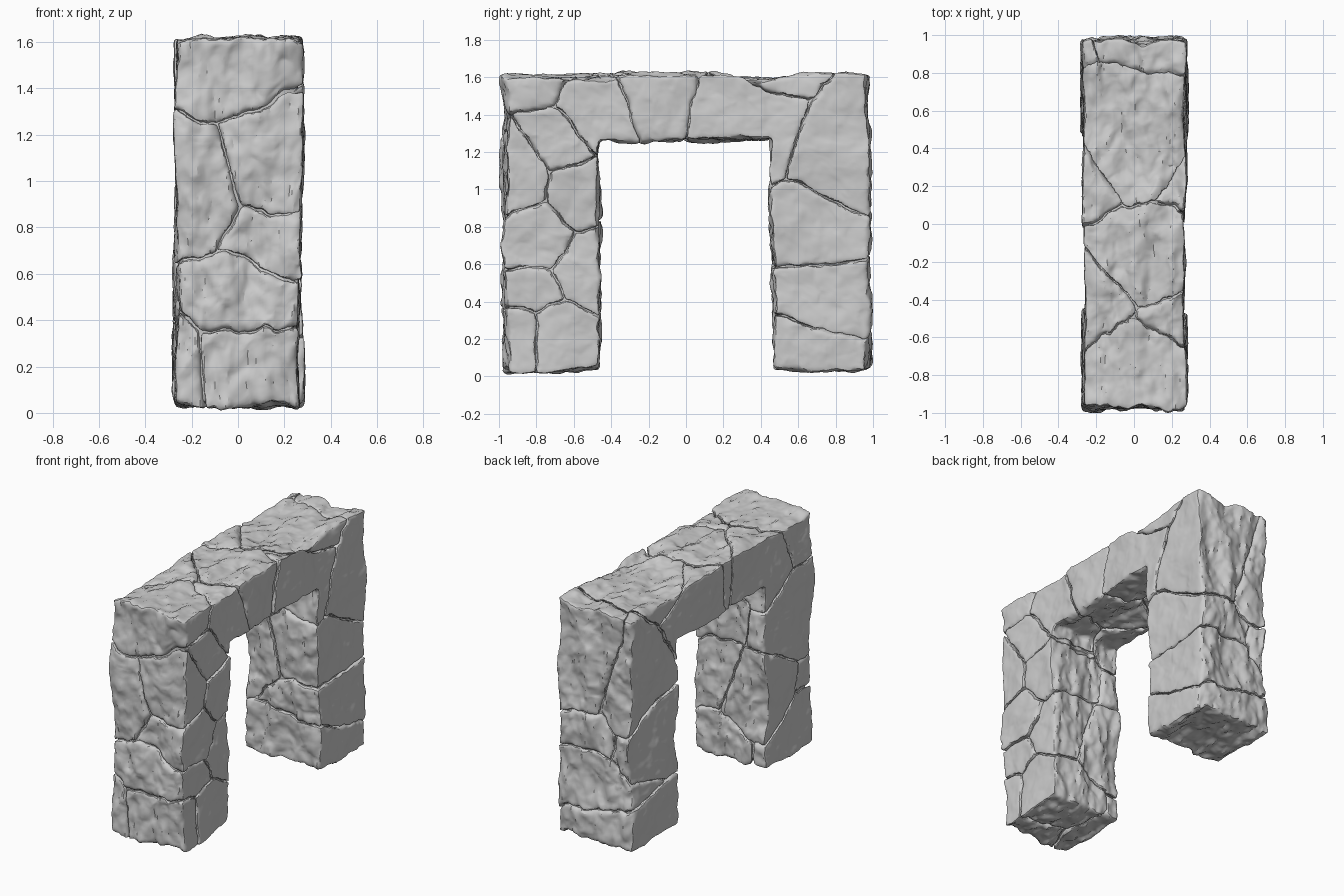
import bpy, bmesh, random
from math import radians
from mathutils import Vector, noise

if "Cube" in bpy.data.objects:
    bpy.data.objects.remove(bpy.data.objects["Cube"])

random.seed(4)
GAP = 0.004
Y_OUT, Y_IN, BOTTOM, SOFFIT, TOP, HALF_W = .97, .475, .037, 1.275, 1.6, .268


def make_object(name, bm):
    bmesh.ops.recalc_face_normals(bm, faces=bm.faces)
    mesh = bpy.data.meshes.new(name)
    bm.to_mesh(mesh)
    bm.free()
    ob = bpy.data.objects.new(name, mesh)
    bpy.context.collection.objects.link(ob)
    return ob


def arch(name, i):
    """Plain gateway block, shrunk by i on every side."""
    y0, y1, bot, soffit, top, w = Y_OUT - i, Y_IN + i, BOTTOM + i, SOFFIT + i, TOP - i, HALF_W - i
    outline = [(-y0, bot), (-y1, bot), (-y1, soffit), (y1, soffit),
               (y1, bot), (y0, bot), (y0, top), (-y0, top)]
    bm = bmesh.new()
    face = bm.faces.new([bm.verts.new((-w, y, z)) for y, z in outline])
    ext = bmesh.ops.extrude_face_region(bm, geom=[face])
    verts = [g for g in ext['geom'] if isinstance(g, bmesh.types.BMVert)]
    bmesh.ops.translate(bm, verts=verts, vec=(2 * w, 0, 0))
    bmesh.ops.holes_fill(bm, edges=[e for e in bm.edges if e.is_boundary], sides=0)
    return make_object(name, bm)


def depth(p):
    """How far a point lies below the plain gateway surface."""
    y = abs(p.y)
    to_opening = max(y - Y_IN, p.z - SOFFIT)
    return min(HALF_W - abs(p.x), Y_OUT - y, p.z - BOTTOM, TOP - p.z, to_opening)


def warp(p):
    """Rock relief: streaks run along the legs and the lintel."""
    big = noise.noise_vector(p * 2.3) * 0.02
    mid = noise.noise_vector(Vector((p.x * 8, p.y * 3, p.z * 3)))
    fine = noise.noise_vector(Vector((p.x * 22, p.y * 13, p.z * 13)) + Vector((7, 3, 5)))
    chip = noise.noise_vector(Vector((p.x * 45, p.y * 24, p.z * 24)) + Vector((2, 9, 4)))
    d = big + Vector((mid.x * .016, mid.y * .034, mid.z * .034))
    d += Vector((fine.x * .007, fine.y * .015, fine.z * .015))
    d += Vector((abs(chip.x) * .004, abs(chip.y) * .008, abs(chip.z) * .008))
    q = p + d
    q.z = max(q.z, 0.0)
    q.y = max(-1.0, min(1.0, q.y))
    return q


def roughen(ob, voxel, swell=1.0, hollow=False):
    """Remesh, round the edges, drop buried faces, then weather the surface."""
    rem = ob.modifiers.new("remesh", 'REMESH')
    rem.mode = 'VOXEL'
    rem.voxel_size = voxel
    smo = ob.modifiers.new("round", 'SMOOTH')
    smo.factor = 0.5
    smo.iterations = 5
    bpy.context.view_layer.update()
    deps = bpy.context.evaluated_depsgraph_get()
    mesh = bpy.data.meshes.new_from_object(ob.evaluated_get(deps))
    ob.modifiers.clear()
    ob.data = mesh
    bm = bmesh.new()
    bm.from_mesh(mesh)
    if hollow:
        buried = [v for v in bm.verts if depth(v.co) > 0.042]
        bmesh.ops.delete(bm, geom=buried, context='VERTS')
    for v in bm.verts:
        q = warp(v.co)
        q.x *= swell
        v.co = q
    bm.to_mesh(mesh)
    bm.free()
    mesh.shade_smooth()
    mesh.set_sharp_from_angle(angle=radians(30))


# Stone centres (x, y, z)
seeds = [Vector(s) for s in [
    # front leg
    (.05, -.91, .17), (.10, -.65, .16), (-.29, -.80, .14),
    (.03, -.82, .49), (.17, -.49, .62), (-.15, -.55, .50),
    (.15, -.80, .77), (.17, -.88, 1.04), (.17, -.57, 1.00),
    (-.17, -.80, .95),
    # front corner and lintel
    (.15, -.66, 1.22), (0, -.75, 1.52), (.15, -.50, 1.36),
    (-.20, -.45, 1.43), (.05, -.20, 1.46), (.17, .32, 1.34),
    (0, .42, 1.57), (-.20, .30, 1.36),
    # back leg
    (.08, .86, 1.19), (-.20, .78, 1.12), (.05, .65, .75),
    (-.20, .60, .70), (.05, .67, .47), (0, .60, .17)]]

cutter = arch("arch_cutter", 0)
cutter.hide_render = True

# Stones: convex cells around each centre, trimmed to the gateway
for n, s in enumerate(seeds):
    bm = bmesh.new()
    bmesh.ops.create_cube(bm, size=4)
    for o in seeds:
        if o is s:
            continue
        normal = (o - s).normalized()
        bmesh.ops.bisect_plane(bm, geom=bm.verts[:] + bm.edges[:] + bm.faces[:], dist=1e-5,
                               plane_co=(s + o) / 2 - normal * GAP, plane_no=normal,
                               clear_outer=True)
        bmesh.ops.holes_fill(bm, edges=[e for e in bm.edges if e.is_boundary], sides=0)
    stone = make_object("stone_%02d" % (n + 1), bm)
    cut = stone.modifiers.new("trim", 'BOOLEAN')
    cut.operation = 'INTERSECT'
    cut.solver = 'EXACT'
    cut.object = cutter
    roughen(stone, 0.012, random.uniform(.98, 1.04), hollow=True)

bpy.data.objects.remove(cutter)

# Mortar core seen at the bottom of the joints
core = arch("mortar_core", 0.022)
roughen(core, 0.022)
